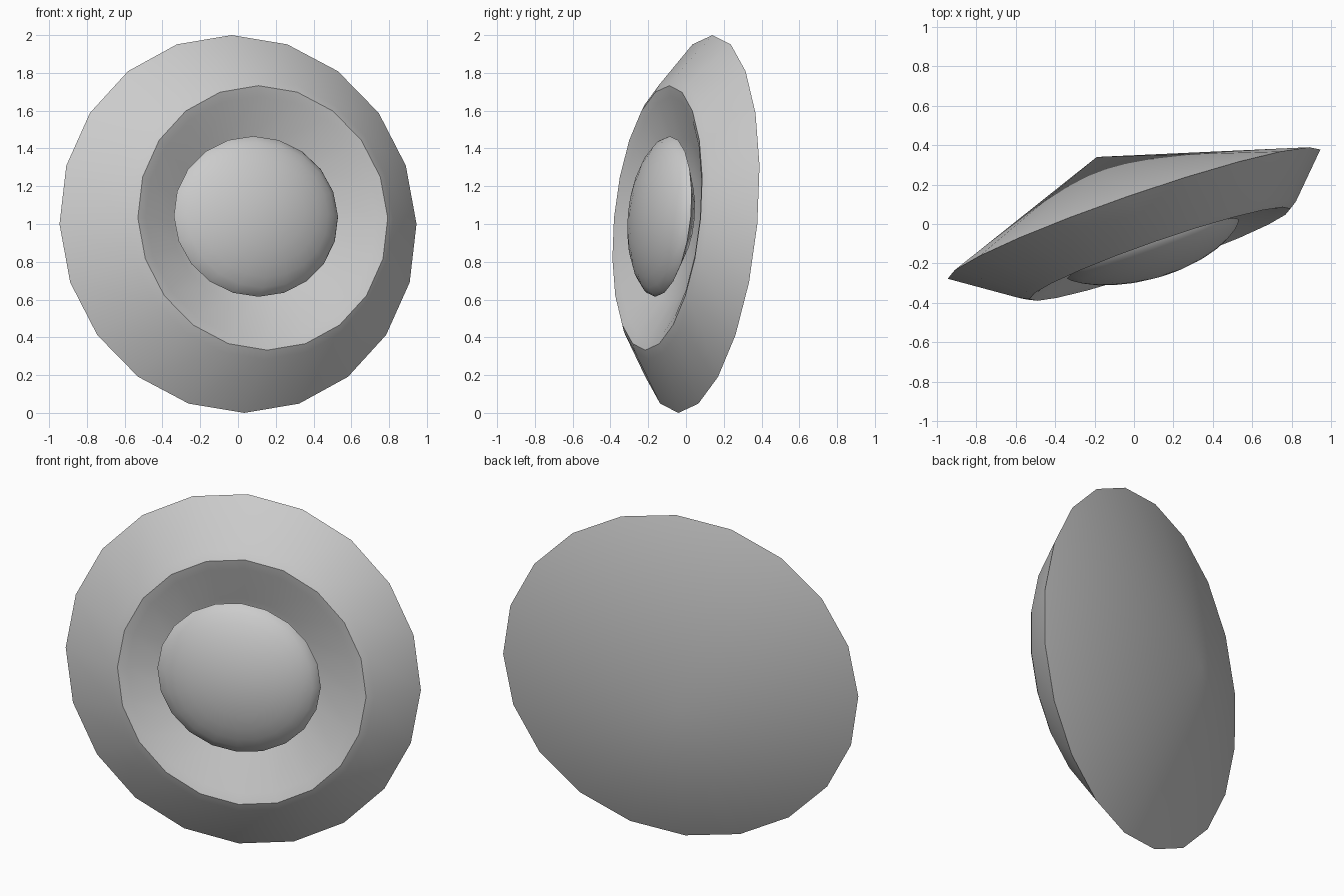
import bpy, bmesh, math
from mathutils import Vector

if "Cube" in bpy.data.objects:
    bpy.data.objects.remove(bpy.data.objects["Cube"])

SIDES = 20
U = Vector((0.945, 0.3275, 0.0))      # rim direction, sideways
V = Vector((-0.033, 0.09, 1.0))       # rim direction, upwards
AXIS = Vector((0.65, -1.0, 0.16))     # leaning axis towards the front
RIM = Vector((0.0, 0.05, 1.0))


def lathe(name, profile, centre, su=1.0, sv=1.0):
    """Spin (radius, height) pairs about the leaning axis; radius 0 makes a pole."""
    bm = bmesh.new()
    rings = []
    for r, h in profile:
        mid = centre + AXIS * h
        if r == 0:
            rings.append([bm.verts.new(mid)] * SIDES)
            continue
        ring = []
        for i in range(SIDES):
            a = 2 * math.pi * i / SIDES
            ring.append(bm.verts.new(mid + U * (r * su * math.cos(a)) + V * (r * sv * math.sin(a))))
        rings.append(ring)
    for lo, hi in zip(rings, rings[1:]):
        for i in range(SIDES):
            j = (i + 1) % SIDES
            quad = dict.fromkeys((lo[i], lo[j], hi[j], hi[i]))
            bm.faces.new(list(quad))
    bmesh.ops.recalc_face_normals(bm, faces=bm.faces)
    mesh = bpy.data.meshes.new(name)
    bm.to_mesh(mesh)
    bm.free()
    obj = bpy.data.objects.new(name, mesh)
    bpy.context.collection.objects.link(obj)
    bpy.ops.object.select_all(action='DESELECT')
    obj.select_set(True)
    bpy.context.view_layer.objects.active = obj
    bpy.ops.object.shade_smooth_by_angle(angle=math.radians(42))
    return obj


# Dish: back cone, sharp rim, sloped front, rounded ridge and inner bowl
lathe("dish", [(0, -0.29), (1, 0), (0.745, 0.18), (0.70, 0.202),
               (0.645, 0.187), (0.44, 0.10), (0.25, 0.05), (0, 0.04)], RIM)

# Dome: shallow cap in the bowl, with a shallower underside
STEPS = 7
cap = [(math.sin(a), 0.125 * math.cos(a) ** 1.4)
       for a in (math.pi / 2 * k / STEPS for k in range(1, STEPS))]
lathe("centre_dome", [(0, 0.125)] + cap + [(1, 0), (0.6, -0.08), (0, -0.11)],
      Vector((0.095, -0.125, 1.04)), 0.46, 0.425)
